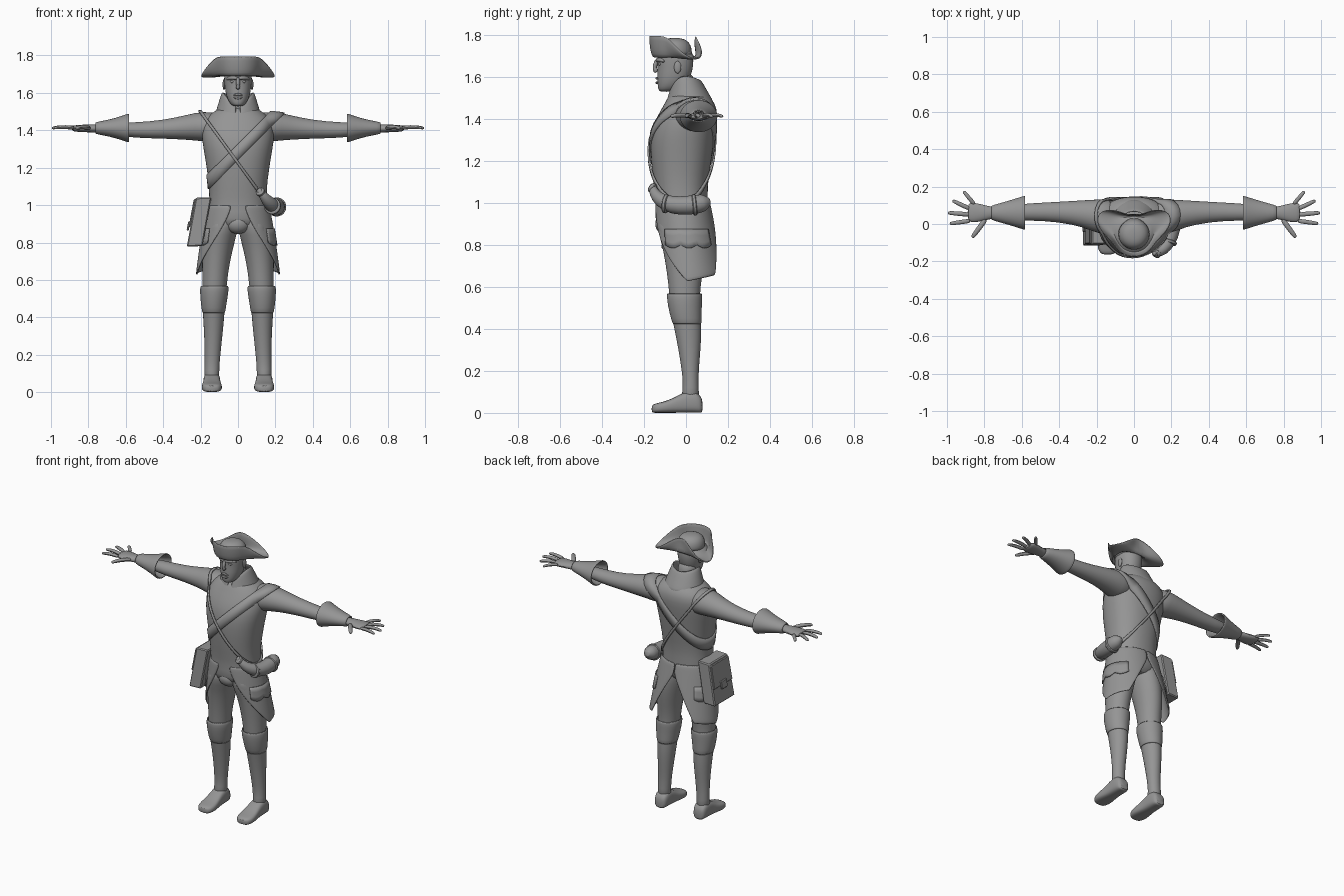
import bpy, bmesh, math
from math import sin, cos, pi, radians
from mathutils import Vector as V
from mathutils.bvhtree import BVHTree

if "Cube" in bpy.data.objects:
    bpy.data.objects.remove(bpy.data.objects["Cube"])

cloth = bpy.data.materials.new("plain grey")
cloth.diffuse_color = (0.3, 0.3, 0.3, 1)
cloth.use_nodes = True
cloth.node_tree.nodes["Principled BSDF"].inputs["Base Color"].default_value = cloth.diffuse_color

def finish(name, bm, sub=1, mirror=False, thick=0.0, sharp=50):
    bmesh.ops.recalc_face_normals(bm, faces=bm.faces)
    me = bpy.data.meshes.new(name)
    bm.to_mesh(me)
    bm.free()
    ob = bpy.data.objects.new(name, me)
    bpy.context.collection.objects.link(ob)
    me.materials.append(cloth)
    if thick:
        m = ob.modifiers.new("thickness", 'SOLIDIFY')
        m.thickness, m.offset = thick, 0
    if sub:
        ob.modifiers.new("smooth", 'SUBSURF').levels = sub
        ob.modifiers["smooth"].render_levels = sub
    if mirror:
        ob.modifiers.new("mirror", 'MIRROR')
    bpy.ops.object.select_all(action='DESELECT')
    ob.select_set(True)
    bpy.context.view_layer.objects.active = ob
    bpy.ops.object.shade_smooth_by_angle(angle=radians(sharp))
    return ob

def grid(bm, rows, closed=True, caps=True):
    vs = [[bm.verts.new(p) for p in r] for r in rows]
    n = len(vs[0])
    for a, b in zip(vs, vs[1:]):
        for i in range(n if closed else n - 1):
            j = (i + 1) % n
            bm.faces.new((a[i], a[j], b[j], b[i]))
    if caps:
        bm.faces.new(vs[0])
        bm.faces.new(vs[-1])

def oval(c, u, v, ru, rv, n=16, p=1.0):
    f = lambda t: math.copysign(abs(t) ** p, t)
    return [V(c) + V(u) * ru * f(cos(2 * pi * i / n)) + V(v) * rv * f(sin(2 * pi * i / n)) for i in range(n)]

X, Y, Z = (1, 0, 0), (0, 1, 0), (0, 0, 1)

def stack(bm, rows, p=1.0, n=20, caps=True):
    """Rows of (z, x centre, x radius, y front, y back)."""
    grid(bm, [oval((xc, (a + b) / 2, z), X, Y, rx, (b - a) / 2, n, p) for z, xc, rx, a, b in rows], caps=caps)

def tube(bm, pts, n=10, flat=1.0):
    """Tapered tube along (x, y, z, radius)."""
    P = [V(q[:3]) for q in pts]
    rows = []
    for i, q in enumerate(pts):
        d = (P[min(i + 1, len(P) - 1)] - P[max(i - 1, 0)]).normalized()
        u = d.cross(V(Z) if abs(d.z) < .9 else V(X)).normalized()
        rows.append(oval(P[i], u, d.cross(u), q[3], q[3] * flat, n))
    grid(bm, rows)

def ball(bm, c, s):
    r = bmesh.ops.create_uvsphere(bm, u_segments=12, v_segments=8, radius=1)
    for v in r["verts"]:
        v.co = V(c) + V(v.co[i] * s[i] for i in range(3))

# Coat body
bm = bmesh.new()
stack(bm, [(.86, 0, .13, -.13, .09), (.93, 0, .155, -.15, .105), (1.0, 0, .157, -.143, .105), (1.08, 0, .152, -.155, .102),
           (1.2, 0, .168, -.168, .122), (1.3, 0, .185, -.172, .135), (1.38, 0, .198, -.155, .147),
           (1.45, 0, .19, -.115, .15), (1.495, 0, .14, -.09, .125), (1.53, 0, .08, -.07, .07)], p=.9, n=28)
torso = finish("coat_body", bm)

# Sleeves
bm = bmesh.new()
grid(bm, [oval((x, y, z), Y, Z, ry, rz) for x, y, z, ry, rz in
          [(.08, .03, 1.41, .10, .085), (.19, .04, 1.422, .095, .082), (.27, .055, 1.416, .073, .068),
           (.4, .065, 1.405, .055, .05), (.55, .065, 1.4, .047, .042), (.68, .06, 1.408, .042, .034)]])
sleeve = finish("sleeves", bm, mirror=True)

# Flared cuffs
bm = bmesh.new()
grid(bm, [oval((x, .06, 1.412), Y, Z, ry, rz, 20) for x, ry, rz in
          [(.582, .087, .074), (.59, .086, .072), (.65, .066, .05), (.72, .046, .034), (.765, .033, .027)]], caps=False)
finish("cuffs", bm, mirror=True, thick=.01)

# Hands
bm = bmesh.new()
grid(bm, [oval((x, y, 1.41), Y, Z, ry, rz, 12) for x, y, ry, rz in
          [(.73, .06, .032, .024), (.78, .06, .036, .022), (.83, .06, .052, .021), (.87, .062, .055, .018), (.89, .063, .048, .013)]])
for bx, by, tx, ty, r in [(.87, .018, .985, .002, .013), (.875, .05, .995, .06, .0135),
                          (.875, .08, .97, .125, .013), (.85, .102, .912, .175, .012), (.79, .03, .865, -.072, .015)]:
    tube(bm, [(bx + (tx - bx) * t, by + (ty - by) * t, 1.411 + .008 * sin(pi * t), r * k)
              for t, k in [(0, 1), (.4, 1), (.8, .9), (.97, .7), (1, .4)]], 8, .85)
finish("hands", bm, mirror=True)

# Breeches and stockings
bm = bmesh.new()
stack(bm, [(.96, .07, .08, -.135, .09), (.88, .085, .088, -.14, .10), (.8, .104, .086, -.115, .10), (.72, .115, .078, -.1, .09),
           (.64, .122, .07, -.088, .075), (.56, .126, .066, -.08, .066), (.48, .13, .062, -.073, .068),
           (.4, .13, .057, -.056, .075), (.3, .132, .049, -.036, .07), (.2, .136, .042, -.02, .06),
           (.12, .14, .039, -.012, .06), (.05, .14, .042, -.03, .066)])
finish("legs", bm, mirror=True)
bm = bmesh.new()
stack(bm, [(.57, .126, .072, -.088, .074), (.54, .127, .074, -.088, .074), (.48, .13, .066, -.077, .071), (.42, .13, .058, -.06, .072)], caps=False)
finish("gaiter_tops", bm, mirror=True, thick=.008)
bm = bmesh.new()
ball(bm, (0, -.095, .9), (.07, .055, .055))
finish("breeches_front", bm)

# Shoes
bm = bmesh.new()
grid(bm, [oval((.14, y, h / 2), X, Z, rx, h / 2, 16, .65) for y, rx, h in
          [(.08, .03, .06), (.065, .042, .09), (.03, .046, .11), (-.02, .046, .095), (-.06, .05, .07),
           (-.11, .057, .052), (-.145, .05, .046), (-.165, .03, .036)]])
finish("shoes", bm, mirror=True)

# Coat skirt, open at front and split behind
def skirt_point(z, a, off=0.0):
    t = (1.0 - z) / .37
    rx, ry, c = .157 + .06 * t ** .8, .125 + .045 * t, -.018 + .035 * t
    return V(((rx + off) * cos(a), c + (ry + off) * sin(a), z))
bm = bmesh.new()
rows = []
for k in range(13):
    t = k / 12
    front, back = radians(-78 + 74 * t ** 1.4), radians(90 - 44 * max(0, (t - .2) / .8) ** .9)
    row = []
    for i in range(17):
        s = i / 16
        row.append(skirt_point(1.0 - t * (.375 - .03 * s), front + (back - front) * s, .004))
    rows.append(row)
grid(bm, rows, closed=False, caps=False)
finish("coat_skirt", bm, mirror=True, thick=.01)

# Scalloped pocket flaps
bm = bmesh.new()
grid(bm, [[skirt_point(.875 - t * (.075 + .016 * abs(sin(3 * pi * i / 18))), radians(-38 + 85 * i / 18), .012)
           for i in range(19)] for t in (0, .35, .7, 1)], closed=False, caps=False)
finish("pocket_flaps", bm, sub=0, mirror=True, thick=.006)

# Standing collar
bm = bmesh.new()
rows = []
for t in (0, .3, .7, 1):
    row = []
    for i in range(25):
        a = radians(-84 + 348 * i / 24)
        top = 1.585 + .02 * cos(a) ** 2 - .055 * max(0, -sin(a)) ** 3
        row.append((.122 * (1 - t) * cos(a) + .082 * t * cos(a),
                    (.018 - .022 * t) + (.112 - .042 * t) * sin(a), 1.475 + (top - 1.475) * t))
    rows.append(row)
grid(bm, rows, closed=False, caps=False)
finish("collar", bm, thick=.01)

# Head and neck
bm = bmesh.new()
stack(bm, [(1.46, 0, .07, -.07, .06), (1.53, 0, .06, -.075, .045), (1.58, 0, .058, -.07, .04), (1.62, 0, .05, -.06, .03)])
finish("neck", bm)
bm = bmesh.new()
stack(bm, [(1.528, 0, .022, -.125, -.06), (1.54, 0, .042, -.134, -.03), (1.57, 0, .059, -.136, .005), (1.605, 0, .068, -.138, .025),
           (1.65, 0, .073, -.134, .036), (1.7, 0, .077, -.142, .037), (1.75, 0, .066, -.12, .02), (1.77, 0, .03, -.09, -.02)], p=.92)
finish("head", bm)
bm = bmesh.new()
tube(bm, [(0, -.136, 1.685, .009), (0, -.144, 1.665, .010), (0, -.15, 1.645, .013), (0, -.147, 1.63, .015), (0, -.138, 1.622, .01)])
finish("nose", bm)
bm = bmesh.new()
tube(bm, [(0, -.136, 1.677, .009), (.02, -.136, 1.681, .011), (.045, -.12, 1.68, .011), (.062, -.1, 1.672, .006)])
ball(bm, (.03, -.122, 1.66), (.013, .011, .008))
ball(bm, (.075, -.04, 1.645), (.008, .018, .03))
finish("brows_eyes_and_ears", bm, mirror=True)
bm = bmesh.new()
for z, bow in ((1.593, .004), (1.571, -.004)):
    tube(bm, [(x, -.139 + 4 * x * x, z + bow * (1 - abs(x) / .026) - bow, r) for x, r in
              [(-.026, .003), (-.013, .006), (0, .007), (.013, .006), (.026, .003)]], 8)
finish("lips", bm)

# Cocked hat: crown and turned up brim
HC = V((0, -.055, 0))
bm = bmesh.new()
grid(bm, [oval(HC + V((0, 0, z)), X, Y, r, r, 24) for z, r in
          [(1.69, .083), (1.72, .084), (1.75, .079), (1.775, .06), (1.785, .025)]])
finish("hat_crown", bm)
bm = bmesh.new()
rows = [[] for _ in range(5)]
for i in range(64):
    a = 2 * pi * i / 64
    w = max(math.exp(-(((a - c + pi) % (2 * pi) - pi) / .5) ** 2) for c in (radians(28), radians(152)))
    r = .118 + .098 * w - .018 * max(0, sin(a)) * (1 - w)
    prof = [(.08, 1.71), (.095 + .03 * w, 1.688), (.107 + .06 * w, 1.705 - .02 * w),
            (r - .004, 1.75 - .065 * w), (r, 1.796 - .11 * w)]
    for row, (q, z) in zip(rows, prof):
        row.append(HC + V((q * cos(a), q * sin(a), z)))
grid(bm, rows, caps=False)
finish("hat_brim", bm, thick=.008)

# Crossed straps laid over the coat
bpy.context.view_layer.update()
dg = bpy.context.evaluated_depsgraph_get()
trees = [BVHTree.FromObject(o, dg) for o in (torso, sleeve)]
def strap(name, slope, z0, width, lift):
    a = V((1, 0, slope)).normalized()
    nrm = V((-a.z, 0, a.x))
    rows = []
    for s in (-.5, 0, .5):
        row = []
        for i in range(72):
            f = 2 * pi * i / 72
            d = a * cos(f) + V(Y) * sin(f)
            c = V((0, -.01, z0)) + nrm * width * s
            hits = [t.ray_cast(c + d * .7, -d, .7)[0] for t in trees]
            row.append(c + d * (max((h - c).length for h in hits if h) + lift))
        rows.append(row)
    bm = bmesh.new()
    grid(bm, rows, caps=False)
    finish(name, bm, sub=0, thick=.009)
strap("wide_strap", 1.0, 1.285, .06, .004)
strap("thin_strap", -1.37, 1.225, .014, .011)

# Satchel with flap and small buckle plate
def block(bm, size, at, bevel):
    r = bmesh.ops.create_cube(bm, size=1)
    for v in r["verts"]:
        v.co = V(v.co[i] * size[i] + at[i] for i in range(3))
    bmesh.ops.bevel(bm, geom=list({e for v in r["verts"] for e in v.link_edges}), offset=bevel, segments=1, affect='EDGES')
bm = bmesh.new()
block(bm, (.085, .2, .265), (0, 0, 0), .006)
block(bm, (.012, .19, .15), (-.046, 0, .05), .004)
block(bm, (.012, .06, .05), (-.054, 0, -.02), .004)
for v in bm.verts:
    x, y, z = v.co
    v.co = (-.208 + x * .985 + z * .18, -.012 + y * (1 - .3 * z), .91 + z * .985 + x * .03)
finish("satchel", bm, sub=0, sharp=30)

# Powder horn with bands
horn = [(.105, -.155, 1.09, .014), (.12, -.16, 1.07, .02), (.15, -.145, 1.03, .03), (.185, -.095, .995, .041), (.205, -.03, .985, .046),
        (.207, .04, .99, .047), (.203, .085, 1.0, .044), (.2, .1, 1.004, .028), (.199, .118, 1.008, .014)]
bm = bmesh.new()
tube(bm, horn, 14)
for x, y, z, r in (horn[1], horn[3], horn[5]):
    d = V((.3, .5, -.4)) if y < -.12 else V((.3, 1, -.15)) if y < 0 else V((-.03, 1, .1))
    tube(bm, [(*(V((x, y, z)) + d.normalized() * k), r + g) for k, g in ((-.011, 0), (-.008, .006), (.008, .006), (.011, 0))], 14)
finish("powder_horn", bm)
